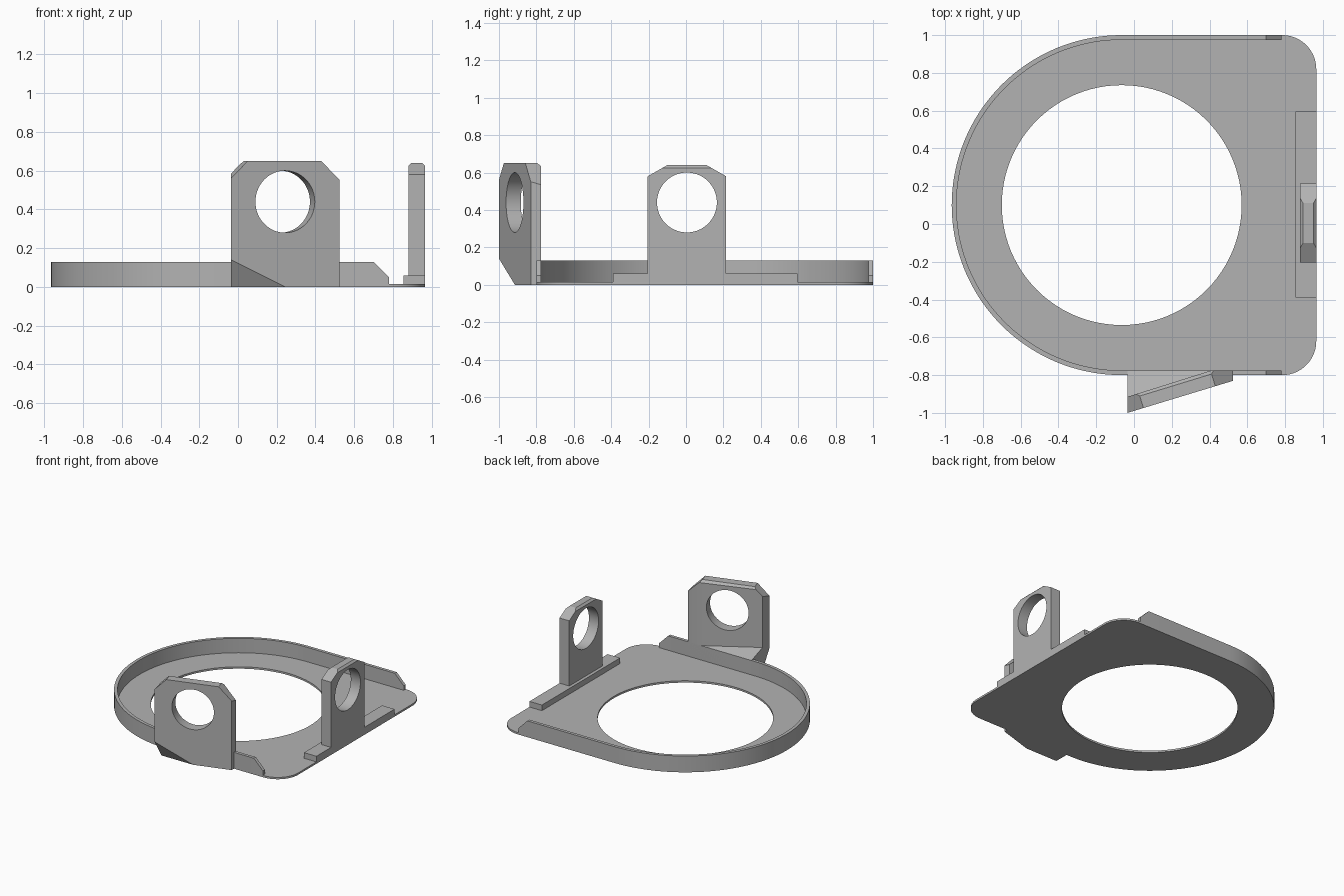
import bpy, bmesh, math
from mathutils import Vector, Matrix

if "Cube" in bpy.data.objects:
    bpy.data.objects.remove(bpy.data.objects["Cube"])

grey = bpy.data.materials.new("plain grey")
grey.use_nodes = True
grey.diffuse_color = (0.45, 0.45, 0.45, 1)
grey.node_tree.nodes["Principled BSDF"].inputs["Base Color"].default_value = (0.45, 0.45, 0.45, 1)

CX, CY, R = -0.065, 0.1, 0.9     # centre and radius of the round end
RIGHT, CORNER = 0.965, 0.18
PLATE, WALL, RIM = 0.015, 0.025, 0.13


def finish(bm, name):
    bmesh.ops.recalc_face_normals(bm, faces=bm.faces)
    mesh = bpy.data.meshes.new(name)
    bm.to_mesh(mesh)
    bm.free()
    mesh.materials.append(grey)
    ob = bpy.data.objects.new(name, mesh)
    bpy.context.collection.objects.link(ob)
    return ob


def activate(ob):
    bpy.ops.object.select_all(action='DESELECT')
    ob.select_set(True)
    bpy.context.view_layer.objects.active = ob


def smooth(ob):
    activate(ob)
    bpy.ops.object.shade_smooth_by_angle(angle=math.radians(25))


def arc(cx, cy, r, a0, a1, n):
    return [(cx + r * math.cos(math.radians(a0 + (a1 - a0) * i / n)),
             cy + r * math.sin(math.radians(a0 + (a1 - a0) * i / n))) for i in range(n + 1)]


def prism(points, z0, z1):
    bm = bmesh.new()
    face = bm.faces.new([bm.verts.new((x, y, z0)) for x, y in points])
    ext = bmesh.ops.extrude_face_region(bm, geom=[face])
    top = [v for v in ext["geom"] if isinstance(v, bmesh.types.BMVert)]
    bmesh.ops.translate(bm, vec=(0, 0, z1 - z0), verts=top)
    return bm


def cut(bm, point, normal):
    """Slice a convex solid, dropping what lies beyond the plane."""
    geom = bm.verts[:] + bm.edges[:] + bm.faces[:]
    res = bmesh.ops.bisect_plane(bm, geom=geom, plane_co=point, plane_no=normal, clear_outer=True)
    edges = [e for e in res["geom_cut"] if isinstance(e, bmesh.types.BMEdge)]
    if edges:
        bmesh.ops.contextual_create(bm, geom=edges)


def drill(ob, centre, axis, r):
    bm = bmesh.new()
    turn = Vector((0, 0, 1)).rotation_difference(Vector(axis)).to_matrix().to_4x4()
    bmesh.ops.create_cone(bm, cap_ends=True, segments=96, radius1=r, radius2=r, depth=0.6,
                          matrix=Matrix.Translation(centre) @ turn)
    cutter = finish(bm, "hole_cutter")
    cutter.hide_render = True
    mod = ob.modifiers.new("hole", 'BOOLEAN')
    mod.object = cutter
    mod.operation = 'DIFFERENCE'
    mod.solver = 'EXACT'
    activate(ob)
    bpy.ops.object.modifier_apply(modifier=mod.name)
    bpy.data.objects.remove(cutter)


# Base plate: round on one end, rounded corners on the other
inset = RIGHT - CORNER
outline = (arc(CX, CY, R, 90, 270, 72)
           + arc(inset, CY - R + CORNER, CORNER, -90, 0, 14)
           + arc(inset, CY + R - CORNER, CORNER, 0, 90, 14))
plate = finish(prism(outline, 0, PLATE), "base_plate")
drill(plate, (CX, CY, 0), (0, 0, 1), 0.635)
smooth(plate)

# Rim wall with sloped ends
outer = arc(CX, CY, R, 90, 270, 72)
inner = arc(CX, CY, R - WALL, 90, 270, 72)
sections = [(o, i, RIM) for o, i in zip(outer, inner)]
for x, top in ((0.70, RIM), (0.78, 0.05)):
    up, down = ((x, CY + R), (x, CY + R - WALL)), ((x, CY - R), (x, CY - R + WALL))
    sections.insert(0, (*up, top))
    sections.append((*down, top))
bm = bmesh.new()
loops = [[bm.verts.new((*o, 0)), bm.verts.new((*o, t)), bm.verts.new((*i, t)), bm.verts.new((*i, 0))]
         for o, i, t in sections]
for a, b in zip(loops, loops[1:]):
    for k in range(4):
        bm.faces.new((a[k], a[(k + 1) % 4], b[(k + 1) % 4], b[k]))
bm.faces.new(loops[0])
bm.faces.new(loops[-1])
smooth(finish(bm, "rim_wall"))

# Foot bar under the side tab
smooth(finish(prism([(0.855, -0.39), (RIGHT, -0.39), (RIGHT, 0.595), (0.855, 0.595)], 0, 0.06),
              "side_foot_bar"))

# Side tab: upright plate with clipped, softened top
X0, TOP, MID = 0.88, 0.64, 0.005
bm = prism([(X0, -0.205), (RIGHT, -0.205), (RIGHT, 0.215), (X0, 0.215)], 0, TOP)
for s in (-1, 1):
    cut(bm, (0, MID + s * 0.105, TOP), (0, s * 0.06, 0.105))
for s, x in ((-1, X0), (1, RIGHT)):
    cut(bm, (x, 0, TOP - 0.015), (s, 0, 1))
tab = finish(bm, "side_tab")
drill(tab, (0.92, MID, 0.44), (1, 0, 0), 0.16)
smooth(tab)

# Front tab: angled upright plate, trimmed at the rim
L, E, TOP = -0.035, 0.525, 0.65
slope = math.atan(0.306)
along = Vector((math.cos(slope), math.sin(slope), 0))
back = Vector((-along.y, along.x, 0))
rim_in = CY - R + WALL
under = Vector((0, -0.14, -0.085))


def on_face(x, z):
    return Vector((x, -1 + (x - L) * 0.306, z))


bm = prism([(L, -1), (E, -0.83), (E, rim_in), (0.41, rim_in), (L, -0.915)], 0, TOP)
for x, s in ((0.05, -1), (0.43, 1)):
    cut(bm, on_face(x, TOP), along * s + Vector((0, 0, 1)))
cut(bm, (L, -0.915, TOP - 0.015), back + Vector((0, 0, 1)))
cut(bm, (L, -1, 0.14), under)
tab = finish(bm, "front_tab")
drill(tab, on_face(0.243, 0.44), back, 0.16)
smooth(tab)

# Gusset filling the wedge between the front tab and the rim
bm = prism([(L, -0.93), (0.41, -0.79), (0.41, rim_in), (L, rim_in)], 0, 0.3)
cut(bm, (L, rim_in, RIM), (0, 0.05, 0.14))
cut(bm, (L, -1, 0.14), under)
smooth(finish(bm, "front_gusset"))
